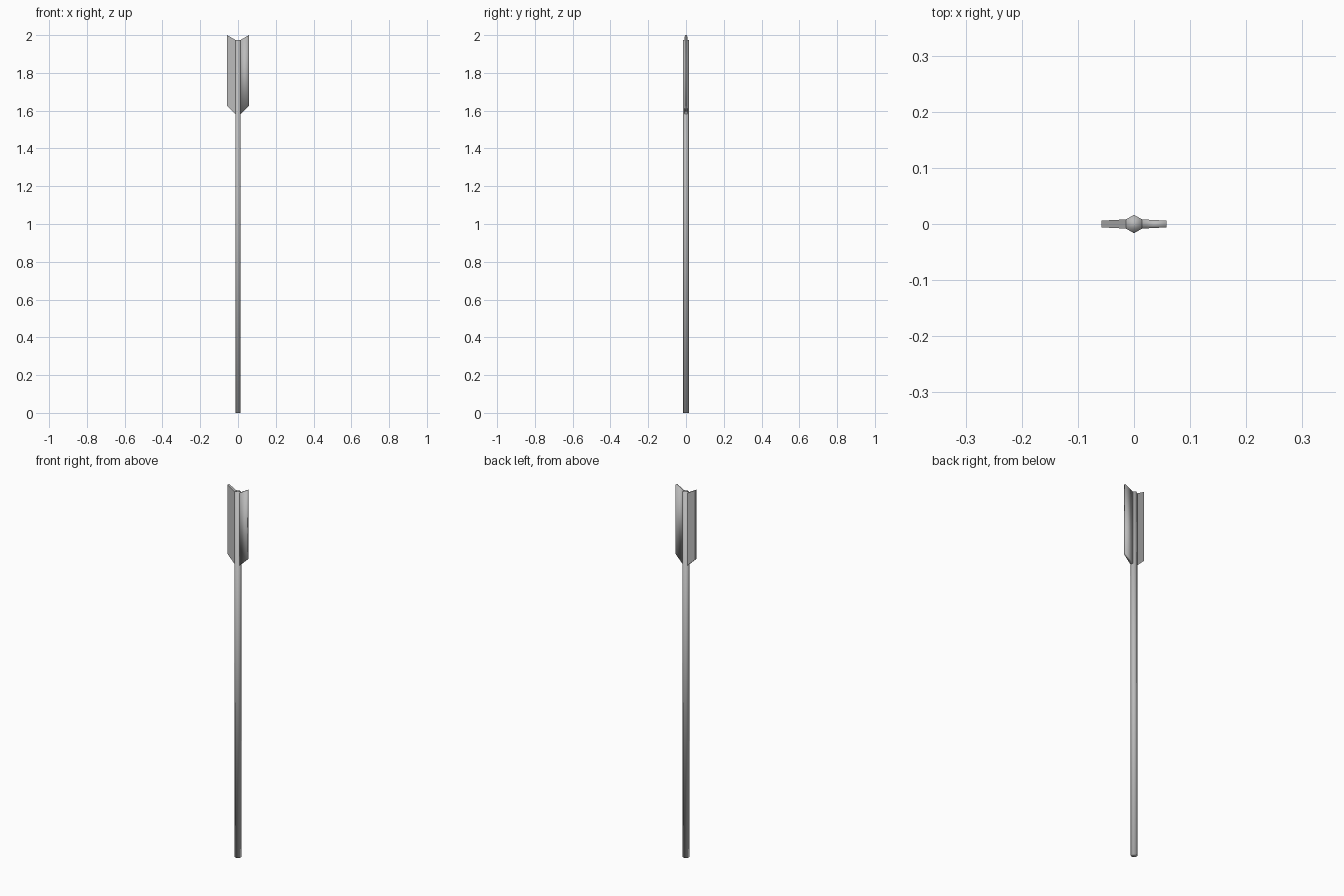
import bpy, bmesh, math

if "Cube" in bpy.data.objects:
    bpy.data.objects.remove(bpy.data.objects["Cube"])

R, SHAFT_TOP, FIN_BASE = 0.0165, 1.975, 1.583

grey = bpy.data.materials.new("dark_grey")
grey.diffuse_color = (0.5, 0.5, 0.5, 1)
grey.use_nodes = True
grey.node_tree.nodes["Principled BSDF"].inputs["Base Color"].default_value = grey.diffuse_color


def finish(bm, name, smooth):
    bmesh.ops.recalc_face_normals(bm, faces=bm.faces)
    for f in bm.faces:
        f.smooth = smooth
    mesh = bpy.data.meshes.new(name)
    bm.to_mesh(mesh)
    bm.free()
    mesh.materials.append(grey)
    bpy.context.collection.objects.link(bpy.data.objects.new(name, mesh))


# Hexagonal shaft, corners towards +y and -y
bm = bmesh.new()
ring = [bm.verts.new((R * math.cos(math.radians(30 + 60 * i)),
                      R * math.sin(math.radians(30 + 60 * i)), 0)) for i in range(6)]
base = bm.faces.new(ring)
top = bmesh.ops.extrude_face_region(bm, geom=[base], use_keep_orig=True)["geom"]
bmesh.ops.translate(bm, vec=(0, 0, SHAFT_TOP),
                    verts=[g for g in top if isinstance(g, bmesh.types.BMVert)])
finish(bm, "shaft", True)


# Fins: tapering slanted blades on both sides (left faceted, right soft)
def fin(name, s, smooth):
    bm = bmesh.new()
    bmesh.ops.create_cube(bm, size=2)
    for v in bm.verts:
        outer, upper = v.co.x > 0, v.co.z > 0
        v.co.x = s * (0.058 if outer else 0.0142)
        v.co.y *= 0.006 if outer else 0.0082
        if outer:
            v.co.z = 2.0 if upper else 1.625
        else:
            v.co.z = SHAFT_TOP if upper else FIN_BASE
    finish(bm, name, smooth)


fin("left_fin", -1, False)
fin("right_fin", 1, True)
